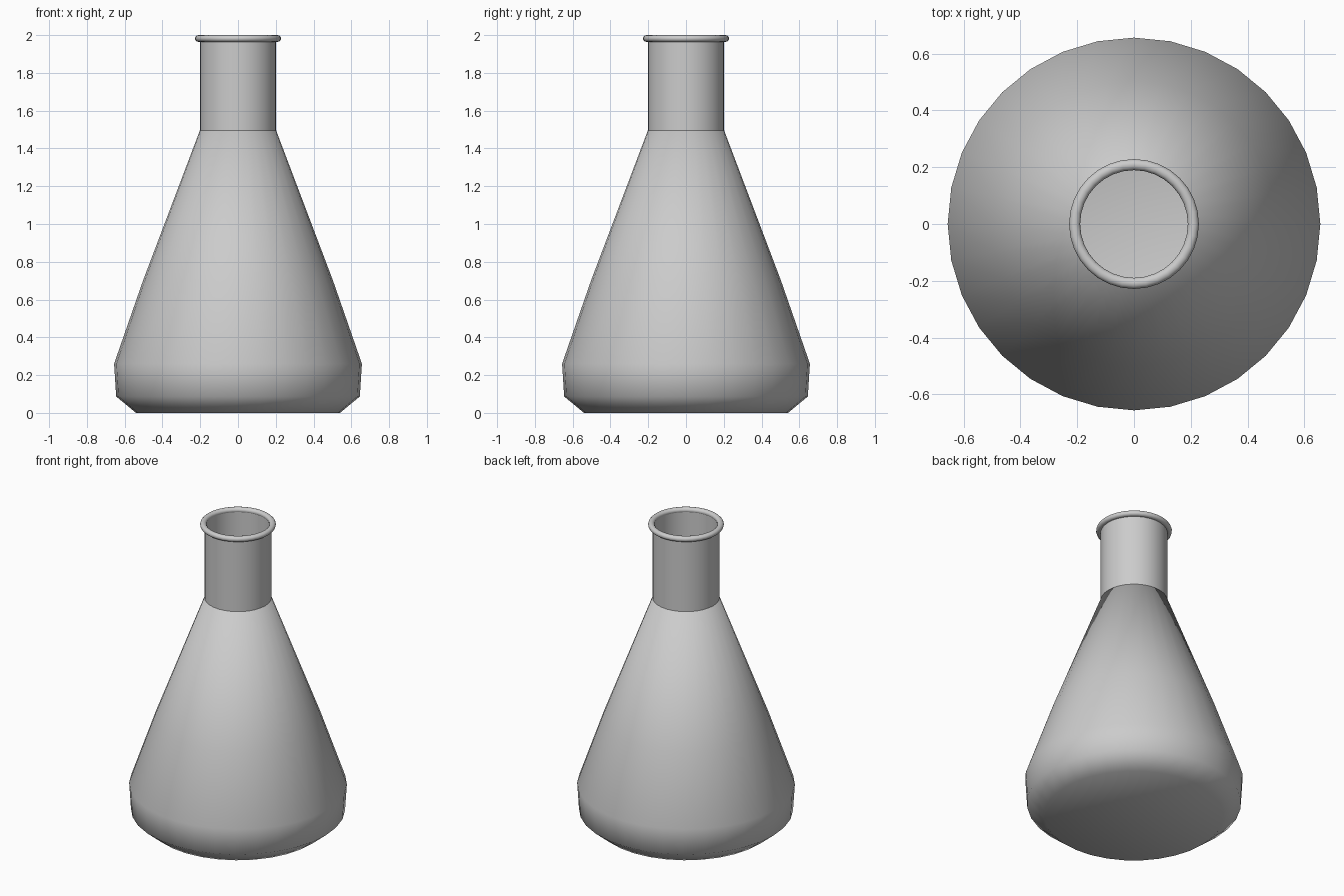
import bpy, bmesh, math

if "Cube" in bpy.data.objects:
    bpy.data.objects.remove(bpy.data.objects["Cube"])

SIDES = 32


def lathe(name, profile, closed=False):
    """Revolve (radius, z) points around z; radius 0 becomes a single pole."""
    bm = bmesh.new()
    rings = []
    for r, z in profile:
        if r == 0:
            rings.append([bm.verts.new((0, 0, z))] * SIDES)
        else:
            rings.append([bm.verts.new((r * math.cos(2 * math.pi * i / SIDES),
                                        r * math.sin(2 * math.pi * i / SIDES), z))
                          for i in range(SIDES)])
    pairs = list(zip(rings, rings[1:]))
    if closed:
        pairs.append((rings[-1], rings[0]))
    for a, b in pairs:
        for i in range(SIDES):
            j = (i + 1) % SIDES
            quad = list(dict.fromkeys((a[i], a[j], b[j], b[i])))
            bm.faces.new(quad).smooth = True
    mesh = bpy.data.meshes.new(name)
    bm.to_mesh(mesh)
    bm.free()
    obj = bpy.data.objects.new(name, mesh)
    bpy.context.collection.objects.link(obj)
    return obj


T = 0.01  # glass thickness

# Conical body: outer wall upward, then inner wall back down to the floor
outer = [(0, 0), (0.54, 0), (0.645, 0.087), (0.656, 0.26), (0.503, 0.70), (0.202, 1.495)]
inner = [(0.192, 1.495), (0.492, 0.70), (0.645, 0.258), (0.635, 0.092), (0.536, T), (0, T)]
lathe("flask_body", outer + inner)

# Straight neck, a thin tube with crisp ends
neck = lathe("flask_neck", [(0.202, 1.495), (0.202, 1.98), (0.192, 1.98), (0.192, 1.495)])
for e in neck.data.edges:
    z = [neck.data.vertices[v].co.z for v in e.vertices]
    if abs(z[0] - z[1]) < 1e-6:
        e.use_edge_sharp = True

# Rounded lip around the mouth
lip = [(0.209 + 0.0195 * math.cos(a), 1.982 + 0.018 * math.sin(a))
       for a in (2 * math.pi * k / 12 for k in range(12))]
lathe("flask_lip", lip, closed=True)
